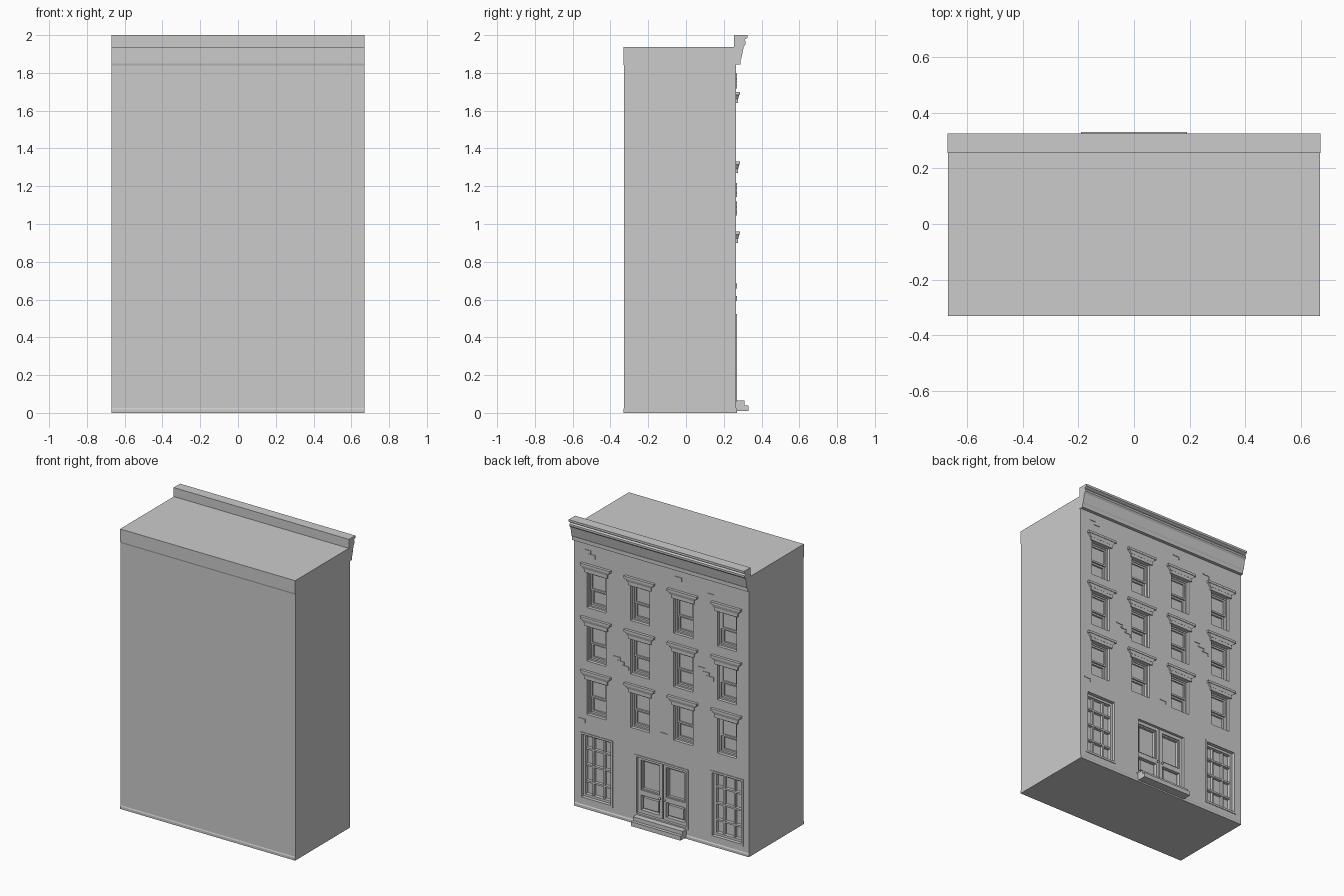
import bpy, bmesh

if "Cube" in bpy.data.objects:
    bpy.data.objects.remove(bpy.data.objects["Cube"])

F = 0.266            # facade plane (the decorated side faces +y)
W = 0.67             # half width


def make(name, bm):
    bmesh.ops.recalc_face_normals(bm, faces=bm.faces)
    me = bpy.data.meshes.new(name)
    bm.to_mesh(me)
    bm.free()
    ob = bpy.data.objects.new(name, me)
    bpy.context.collection.objects.link(ob)
    return ob


def block(bm, x0, x1, y0, y1, z0, z1, flare=0.0, lean=0.0):
    """Box; flare widens the top in x, lean pushes the top front edge outward."""
    lo = [bm.verts.new(p) for p in
          ((x0, y0, z0), (x1, y0, z0), (x1, y1, z0), (x0, y1, z0))]
    hi = [bm.verts.new(p) for p in
          ((x0 - flare, y0, z1), (x1 + flare, y0, z1),
           (x1 + flare, y1 + lean, z1), (x0 - flare, y1 + lean, z1))]
    bm.faces.new(lo[::-1])
    bm.faces.new(hi)
    for i in range(4):
        j = (i + 1) % 4
        bm.faces.new((lo[i], lo[j], hi[j], hi[i]))


def ring(bm, x0, x1, z0, z1, t, y0, y1):
    """Rectangular frame with bar width t."""
    block(bm, x0, x0 + t, y0, y1, z0, z1)
    block(bm, x1 - t, x1, y0, y1, z0, z1)
    block(bm, x0 + t, x1 - t, y0, y1, z0, z0 + t)
    block(bm, x0 + t, x1 - t, y0, y1, z1 - t, z1)


def extrude_profile(name, pts, half):
    """Extrude a (y, z) outline along x."""
    bm = bmesh.new()
    f = bm.faces.new([bm.verts.new((-half, y, z)) for y, z in pts])
    r = bmesh.ops.extrude_face_region(bm, geom=[f])
    vs = [g for g in r["geom"] if isinstance(g, bmesh.types.BMVert)]
    bmesh.ops.translate(bm, verts=vs, vec=(2 * half, 0, 0))
    return make(name, bm)


columns = (-0.5, -0.165, 0.165, 0.5)
floors = (0.655, 1.025, 1.395)
HW, WH = 0.073, 0.245                    # upper window half width, height
SH, S0, S1 = 0.122, 0.065, 0.52          # shop window half width, bottom, top
DH, D0, D1 = 0.2, 0.066, 0.475           # door half width, bottom, top

# building body: plinth and wall in one outline
body = extrude_profile("building_body", [
    (-0.332, 0), (0.27, 0), (0.27, 0.018), (F, 0.025), (F, 1.938),
    (-0.332, 1.938), (-0.332, 1.85), (-0.329, 1.84), (-0.329, 0.025), (-0.332, 0.018)], W)

# cut window and door recesses
bm = bmesh.new()
for cx in columns:
    for z in floors:
        block(bm, cx - HW, cx + HW, F - 0.05, F + 0.1, z, z + WH)
for cx in (-0.5, 0.5):
    block(bm, cx - SH, cx + SH, F - 0.045, F + 0.1, S0, S1)
block(bm, -DH, DH, F - 0.04, F + 0.1, D0, D1)
cutter = make("opening_cutter", bm)
cutter.hide_render = True
mod = body.modifiers.new("openings", "BOOLEAN")
mod.object = cutter
mod.operation = "DIFFERENCE"
mod.solver = "EXACT"
bpy.context.view_layer.objects.active = body
bpy.ops.object.modifier_apply(modifier=mod.name)
bpy.data.objects.remove(cutter)

# roof cornice
extrude_profile("cornice", [
    (0.255, 1.9), (0.255, 2.0), (0.325, 2.0), (0.325, 1.985), (0.308, 1.975),
    (0.316, 1.965), (0.316, 1.952), (0.306, 1.94), (0.303, 1.925),
    (0.294, 1.88), (0.288, 1.868), (0.288, 1.845), (0.255, 1.845)], W + 0.001)

# sash windows: upper sash sits in front of the lower one
bm = bmesh.new()
for cx in columns:
    for z in floors:
        mid = z + WH * 0.5
        a, b = cx - HW, cx + HW
        ring(bm, a, b, z, z + WH, 0.01, F - 0.05, F - 0.022)
        ring(bm, a + 0.01, b - 0.01, mid - 0.008, z + WH - 0.01, 0.012, F - 0.05, F - 0.027)
        block(bm, a + 0.02, b - 0.02, F - 0.05, F - 0.036, mid, z + WH - 0.02)
        ring(bm, a + 0.01, b - 0.01, z + 0.01, mid - 0.008, 0.012, F - 0.05, F - 0.038)
make("sash_windows", bm)

# flared window hoods
bm = bmesh.new()
for cx in columns:
    for z in floors:
        t = z + WH
        block(bm, cx - 0.088, cx + 0.088, F, F + 0.009, t, t + 0.022)
        block(bm, cx - 0.09, cx + 0.09, F, F + 0.01, t + 0.022, t + 0.044, 0.018, 0.006)
        block(bm, cx - 0.114, cx + 0.114, F, F + 0.019, t + 0.044, t + 0.06)
make("window_hoods", bm)

# shop windows with 3 x 4 panes
bm = bmesh.new()
for cx in (-0.5, 0.5):
    a, b = cx - SH, cx + SH
    ring(bm, a - 0.004, b + 0.004, S0 - 0.004, S1 + 0.004, 0.014, F - 0.045, F + 0.004)
    ring(bm, a + 0.01, b - 0.01, S0 + 0.01, S1 - 0.01, 0.016, F - 0.045, F - 0.02)
    for i in (1, 2):
        x = a + (b - a) * i / 3
        block(bm, x - 0.006, x + 0.006, F - 0.045, F - 0.026, S0 + 0.02, S1 - 0.02)
    for i in (1, 2, 3):
        z = S0 + (S1 - S0) * i / 4
        block(bm, a + 0.02, b - 0.02, F - 0.045, F - 0.024, z - 0.006, z + 0.006)
make("shop_windows", bm)

# double door: frame, leaves with panels
bm = bmesh.new()
ring(bm, -DH - 0.004, DH + 0.004, D0 - 0.004, D1 + 0.004, 0.014, F - 0.04, F + 0.004)
for s in (-1, 1):
    a, b = sorted((s * 0.003, s * (DH - 0.01)))
    ring(bm, a, b, D0 + 0.01, D1 - 0.01, 0.022, F - 0.04, F - 0.014)
    block(bm, a + 0.02, b - 0.02, F - 0.04, F - 0.014, 0.2, 0.235)
    ring(bm, a + 0.022, b - 0.022, 0.235, D1 - 0.032, 0.009, F - 0.04, F - 0.022)
    block(bm, a + 0.036, b - 0.036, F - 0.04, F - 0.02, D0 + 0.046, 0.186)
make("double_door", bm)

# door knobs
bm = bmesh.new()
for s in (-1, 1):
    r = bmesh.ops.create_uvsphere(bm, u_segments=12, v_segments=8, radius=0.008)
    bmesh.ops.translate(bm, verts=r["verts"], vec=(s * 0.018, F - 0.004, 0.217))
    block(bm, s * 0.018 - 0.003, s * 0.018 + 0.003, F - 0.02, F - 0.004, 0.214, 0.22)
make("door_knobs", bm)

# entrance steps
extrude_profile("entrance_steps", [
    (F - 0.005, 0.01), (0.332, 0.01), (0.332, 0.04), (0.31, 0.04),
    (0.31, 0.066), (F - 0.005, 0.066)], 0.19)

# scattered raised bricks: x, z of cluster, number of staggered courses
bm = bmesh.new()
for x, z, n in ((0.55, 1.78, 2), (-0.13, 1.79, 1), (-0.38, 1.74, 1), (0.31, 1.09, 3),
                (-0.34, 1.19, 3), (0.61, 0.615, 1), (-0.02, 0.68, 1)):
    for i in range(n):
        cx, cz = x - 0.033 * (i - (n - 1) / 2), z - 0.024 * (i - (n - 1) / 2)
        block(bm, cx - 0.026, cx + 0.026, F - 0.002, F + 0.004, cz - 0.004, cz + 0.004)
        block(bm, cx - 0.026, cx - 0.02, F - 0.002, F + 0.004, cz - 0.022, cz - 0.004)
make("raised_bricks", bm)
